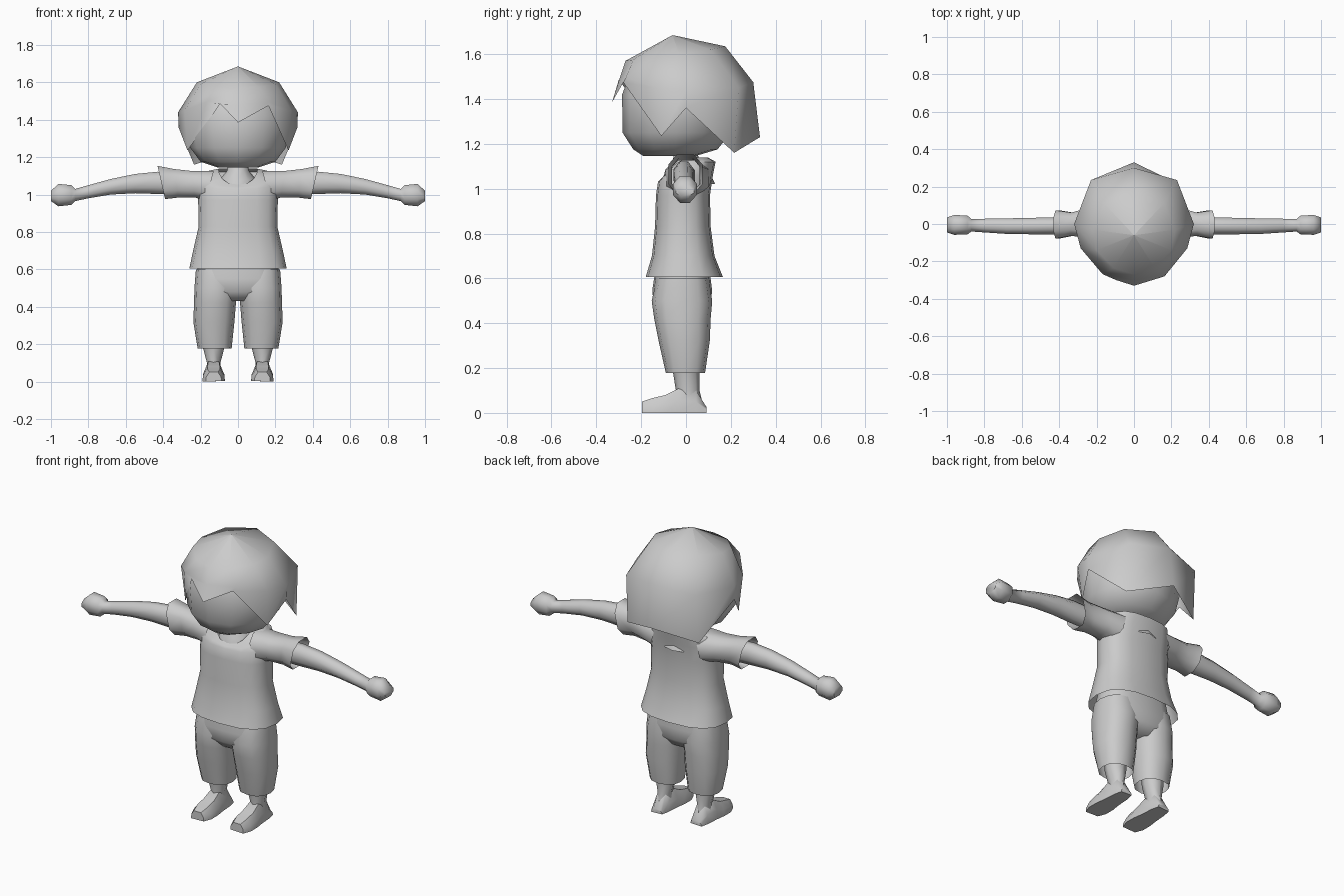
import bpy, math

if "Cube" in bpy.data.objects:
    bpy.data.objects.remove(bpy.data.objects["Cube"])

grey = bpy.data.materials.new("light grey")
grey.diffuse_color = (0.6, 0.6, 0.6, 1)
grey.use_nodes = True
grey.node_tree.nodes["Principled BSDF"].inputs["Base Color"].default_value = grey.diffuse_color


def loft(name, rings, cap_start=False, cap_end=False, mirror=False, angle=60):
    """Skin a list of equal-length closed rings."""
    n = len(rings[0])
    verts = [p for r in rings for p in r]
    faces = [(i * n + j, i * n + (j + 1) % n, (i + 1) * n + (j + 1) % n, (i + 1) * n + j)
             for i in range(len(rings) - 1) for j in range(n)]
    if cap_start:
        faces.append(tuple(reversed(range(n))))
    if cap_end:
        faces.append(tuple(range((len(rings) - 1) * n, len(rings) * n)))
    me = bpy.data.meshes.new(name)
    me.from_pydata(verts, [], faces)
    me.materials.append(grey)
    ob = bpy.data.objects.new(name, me)
    bpy.context.collection.objects.link(ob)
    bpy.ops.object.select_all(action='DESELECT')
    ob.select_set(True)
    bpy.context.view_layer.objects.active = ob
    bpy.ops.object.mode_set(mode='EDIT')
    bpy.ops.mesh.select_all(action='SELECT')
    bpy.ops.mesh.normals_make_consistent(inside=False)
    bpy.ops.object.mode_set(mode='OBJECT')
    bpy.ops.object.shade_smooth_by_angle(angle=math.radians(angle))
    if mirror:
        ob.modifiers.new("Mirror", 'MIRROR').use_mirror_merge = False
    return ob


def sgnpow(v, e):
    return math.copysign(abs(v) ** e, v)


def hring(z, cx, rx, yf, yb, n=16, e=2.4, dip=0):
    """Horizontal rounded ring; dip lowers the front."""
    out = []
    for k in range(n):
        a = 2 * math.pi * k / n
        c, s = sgnpow(math.cos(a), 2 / e), sgnpow(math.sin(a), 2 / e)
        out.append((cx + rx * c, (yf + yb) / 2 + (yb - yf) / 2 * s,
                    z - dip * max(0, -s) ** 1.5))
    return out


def xring(x_top, x_bot, z_top, z_bot, yf, yb, n=8, e=2):
    """Ring around the arm axis, with optional slant."""
    out = []
    for k in range(n):
        a = 2 * math.pi * (k + .5) / n
        g = 1 / math.cos(math.pi / n)
        c, s = sgnpow(math.cos(a), 2 / e) * g, sgnpow(math.sin(a), 2 / e) * g
        out.append(((x_top + x_bot) / 2 + (x_top - x_bot) / 2 * s,
                    (yf + yb) / 2 + (yb - yf) / 2 * c,
                    (z_top + z_bot) / 2 + (z_top - z_bot) / 2 * s))
    return out


# Head
loft("head", [hring(z, 0, rx, yf, yb, 12, 2) for z, rx, yf, yb in [
    (1.145, .11, -.19, .04), (1.175, .2, -.235, .14), (1.25, .255, -.283, .2),
    (1.42, .285, -.285, .24), (1.54, .22, -.24, .2), (1.61, .1, -.15, .1)]], True, True)

# Hair cap with zigzag fringe; half outlines run from back to front
crown = [(0, .175, 1.635), (.16, .11, 1.62), (.22, -.03, 1.60),
         (.2, -.14, 1.59), (.11, -.235, 1.575), (0, -.27, 1.57)]
widest = [(0, .30, 1.475), (.23, .235, 1.45), (.32, 0, 1.44),
          (.285, -.13, 1.45), (.168, -.268, 1.495), (0, -.30, 1.48)]
edge = [(0, .33, 1.23), (.235, .215, 1.16), (.318, 0, 1.36),
        (.27, -.11, 1.235), (.163, -.28, 1.475), (0, -.33, 1.385)]


def both(half):
    return half + [(-x, y, z) for x, y, z in reversed(half[1:-1])]


fringe = both(edge)
fringe[6] = (-.095, -.3, 1.485)  # uneven notch on the fringe
loft("hair", [[(0, -.06, 1.685)] * 10, both(crown), both(widest), fringe], angle=80)

# Neck
loft("neck", [hring(z, 0, r, -r + y, r + y, 12, 2) for z, r, y in [
    (1.02, .12, .01), (1.08, .098, .005), (1.125, .06, 0), (1.2, .04, 0)]])

# Shirt body
loft("shirt", [hring(z, 0, rx, yf, yb, 16, 2.6, d) for z, rx, yf, yb, d in [
    (.605, .26, -.18, .165, 0), (.7, .24, -.152, .127, 0), (.83, .21, -.138, .11, 0),
    (.97, .213, -.134, .107, 0), (1.06, .215, -.125, .12, .03),
    (1.12, .19, -.115, .132, .08), (1.138, .105, -.1, .1, .085)]])

# Sleeves
loft("sleeve", [xring(*r, e=2.5) for r in [
    (.13, .17, 1.125, .97, -.09, .1), (.25, .23, 1.125, .985, -.075, .085),
    (.34, .32, 1.135, .985, -.062, .06), (.43, .39, 1.152, .977, -.077, .072)]], mirror=True)

# Arms and hands
loft("arm", [xring(x, x, zt, zb, yf, yb) for x, zt, zb, yf, yb in [
    (.28, 1.115, 1.0, -.05, .04), (.43, 1.122, 1.003, -.055, .035),
    (.55, 1.11, 1.007, -.055, .033), (.68, 1.083, 1.0, -.053, .03),
    (.8, 1.05, .98, -.045, .028), (.87, 1.03, .965, -.04, .026),
    (.89, 1.05, .945, -.055, .045), (.96, 1.057, .937, -.058, .048),
    (1.0, 1.02, .965, -.045, .035)]], True, True, mirror=True)

# Trousers: hips and two legs
loft("trouser_hips", [hring(z, 0, rx, yf, yb, 16, 2.8) for z, rx, yf, yb in [
    (.43, .15, -.10, .075), (.48, .225, -.145, .112), (.55, .226, -.15, .116),
    (.68, .2, -.13, .1)]], True)
loft("trouser_leg", [hring(z, cx, rx, yf, yb, 12, 2.4) for z, cx, rx, yf, yb in [
    (.178, .125, .091, -.09, .085), (.32, .129, .11, -.122, .106),
    (.42, .123, .112, -.142, .11), (.5, .118, .115, -.153, .117),
    (.6, .113, .112, -.13, .1)]], mirror=True)

# Lower legs
loft("lower_leg", [hring(z, .13, rx, yf, yb, 8, 2) for z, rx, yf, yb in [
    (.04, .042, -.05, .075), (.1, .036, -.045, .06), (.18, .057, -.058, .06),
    (.3, .065, -.07, .06)]], mirror=True)

# Feet: low boxy sections from toe to heel
loft("foot", [[(.13 - w, y, 0.003), (.13 + w, y, 0), (.13 + w * .95, y, h * .5),
               (.13 + w * .55, y, h), (.13 - w * .55, y, h), (.13 - w * .95, y, h * .5)]
              for y, w, h in [(-.197, .042, .05), (-.15, .06, .066), (-.09, .06, .08),
                              (-.035, .052, .108), (.045, .046, .1), (.092, .036, .025)]],
     True, True, mirror=True, angle=50)
